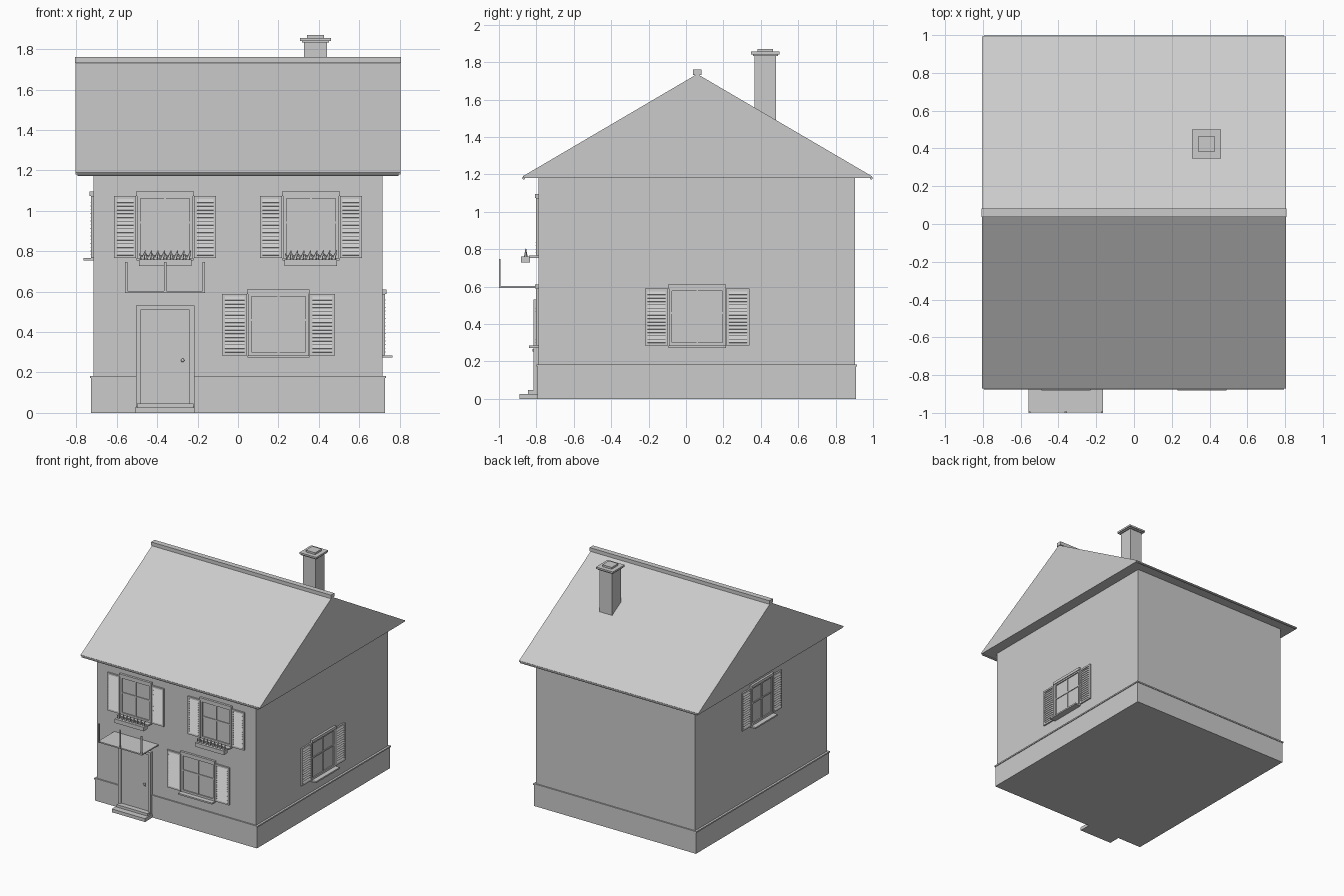
import bpy, bmesh, math
from mathutils import Matrix, Vector

if "Cube" in bpy.data.objects:
    bpy.data.objects.remove(bpy.data.objects["Cube"])

mat = bpy.data.materials.new("plain grey")
mat.use_nodes = True
GREY = (0.6, 0.6, 0.6, 1)
mat.diffuse_color = GREY
mat.node_tree.nodes["Principled BSDF"].inputs["Base Color"].default_value = GREY


def finish(name, bm, place=Matrix()):
    bmesh.ops.recalc_face_normals(bm, faces=bm.faces)
    me = bpy.data.meshes.new(name)
    bm.to_mesh(me)
    bm.free()
    me.materials.append(mat)
    ob = bpy.data.objects.new(name, me)
    ob.matrix_world = place
    bpy.context.collection.objects.link(ob)
    return ob


def add_box(bm, x0, x1, y0, y1, z0, z1, tilt=0):
    mid = Vector((x0 + x1, y0 + y1, z0 + z1)) / 2
    m = (Matrix.Translation(mid) @ Matrix.Rotation(tilt, 4, 'X')
         @ Matrix.Diagonal((x1 - x0, y1 - y0, z1 - z0, 1)))
    bmesh.ops.create_cube(bm, size=1, matrix=m)


def boxes(name, specs, place=Matrix()):
    bm = bmesh.new()
    for s in specs:
        add_box(bm, *s)
    return finish(name, bm, place)


WX, FRONT, BACK, MID = 0.716, -0.789, 0.904, 0.06
EAVE, RIDGE = 1.187, 1.737

# Walls and plinth
boxes("walls", [(-WX, WX, FRONT, BACK, 0.1, EAVE + 0.01)])
boxes("plinth", [(-0.727, 0.727, FRONT - 0.006, BACK + 0.006, 0, 0.172),
                 (-0.733, 0.733, FRONT - 0.011, BACK + 0.011, 0.172, 0.183)])

# Closed gable roof, extruded along x
bm = bmesh.new()
profile = [(-0.868, EAVE - 0.006), (0.99, EAVE - 0.006), (0.993, EAVE + 0.004),
           (MID, RIDGE), (-0.871, EAVE + 0.004)]
face = bm.faces.new([bm.verts.new((-0.805, y, z)) for y, z in profile])
ext = bmesh.ops.extrude_face_region(bm, geom=[face])
bmesh.ops.translate(bm, vec=(1.61, 0, 0),
                    verts=[v for v in ext["geom"] if isinstance(v, bmesh.types.BMVert)])
finish("roof", bm)
boxes("ridge_cap", [(-0.808, 0.808, MID - 0.022, MID + 0.022, RIDGE - 0.005, 1.761)])

# Eave gutters
for side, y in (("front", -0.868), ("back", 0.99)):
    bm = bmesh.new()
    bmesh.ops.create_cone(bm, cap_ends=True, segments=10, radius1=0.008, radius2=0.008, depth=1.59,
                          matrix=Matrix.Translation((0, y, EAVE - 0.006))
                          @ Matrix.Rotation(math.pi / 2, 4, 'Y'))
    finish(side + "_gutter", bm)


# Chimney stack with stepped cap
def square(cx, cy, half, z0, z1):
    return (cx - half, cx + half, cy - half, cy + half, z0, z1)


CX, CY = 0.384, 0.424
boxes("chimney_stack", [square(CX, CY, 0.057, 1.45, 1.84)])
boxes("chimney_cap", [square(CX, CY, 0.067, 1.833, 1.842),
                      square(CX, CY, 0.076, 1.842, 1.856),
                      square(CX, CY, 0.042, 1.856, 1.871)])


# Window with bars, sill and louvred shutters; its outside faces local -y
def window(name, place, w, shutter, z0, z1):
    bar, d = 0.016, -0.012
    half_bar = 0.005
    zm = (z0 + z1) / 2 + 0.022
    boxes(name + "_glass", [(-w, w, -0.003, 0.01, z0, z1)], place)
    boxes(name + "_frame", [
        (-w, -w + bar, d, 0, z0, z1), (w - bar, w, d, 0, z0, z1),
        (-w, w, d, 0, z1 - 0.012, z1), (-w, w, d, 0, z0, z0 + bar),
        (-half_bar, half_bar, d + 0.003, 0, z0, z1),
        (-w, w, d + 0.003, 0, zm - half_bar, zm + half_bar),
        (-w - 0.005, w + 0.005, -0.018, 0, z1, z1 + 0.022)], place)
    boxes(name + "_sill", [(-w - 0.003, w + 0.003, -0.05, 0, z0 - 0.012, z0)], place)
    inner, rail, count = w + 0.005, 0.014, 15
    step = (z1 - z0 - 2 * rail) / count
    for side, s in (("left", 1), ("right", -1)):
        a, b = sorted((s * inner, s * shutter))
        parts = [(a, b, -0.004, 0, z0, z1),
                 (a, a + rail, d, 0, z0, z1), (b - rail, b, d, 0, z0, z1),
                 (a, b, d, 0, z0, z0 + rail), (a, b, d, 0, z1 - rail, z1)]
        for i in range(count):
            z = z0 + rail + (i + 0.5) * step
            parts.append((a + rail, b - rail, -0.010, -0.006,
                          z - step * 0.55, z + step * 0.55, math.radians(-28)))
        boxes(f"{name}_{side}_shutter", parts, place)


def on_wall(x, y, turn=0):
    return Matrix.Translation((x, y, 0)) @ Matrix.Rotation(math.radians(turn), 4, 'Z')


UPPER = (0.138, 0.253, 0.766, 1.073)
LOWER = (0.15, 0.279, 0.285, 0.589)
window("upper_right_window", on_wall(-0.361, FRONT), *UPPER)
window("upper_left_window", on_wall(0.361, FRONT), *UPPER)
window("lower_window", on_wall(0.2, FRONT), *LOWER)
window("left_side_window", on_wall(WX, MID, 90), *LOWER)
window("right_side_window", on_wall(-WX, MID, -90), *UPPER)

# Flower boxes with small pointed plants
for side, x in (("right", -0.361), ("left", 0.361)):
    place = on_wall(x, FRONT)
    boxes(side + "_flower_box", [(-0.13, 0.13, -0.093, -0.044, 0.728, 0.76)], place)
    bm = bmesh.new()
    for i in range(8):
        px = -0.112 + i * 0.032
        for lean, r, h in ((0.3, 0.011, 0.05), (-0.45, 0.008, 0.035)):
            m = (Matrix.Translation((px, -0.068, 0.757)) @ Matrix.Rotation(lean, 4, 'Y')
                 @ Matrix.Translation((0, 0, h / 2)))
            bmesh.ops.create_cone(bm, cap_ends=True, segments=5, radius1=r, radius2=0.002,
                                  depth=h, matrix=m)
    finish(side + "_flowers", bm, place)

# Front door, surround, handle and steps
DOOR = on_wall(-0.361, FRONT)
boxes("door", [(-0.124, 0.124, -0.014, 0, 0.03, 0.512)], DOOR)
boxes("door_surround", [(-0.145, -0.122, -0.026, 0, 0.03, 0.532),
                        (0.122, 0.145, -0.026, 0, 0.03, 0.532),
                        (-0.145, 0.145, -0.026, 0, 0.51, 0.532)], DOOR)
boxes("door_steps", [(-0.149, 0.149, -0.102, 0, 0, 0.027),
                     (-0.14, 0.14, -0.055, 0, 0.027, 0.047)], DOOR)
boxes("door_plate", [(0.082, 0.092, -0.018, -0.01, 0.24, 0.268)], DOOR)
bm = bmesh.new()
bmesh.ops.create_uvsphere(bm, u_segments=10, v_segments=6, radius=0.009,
                          matrix=Matrix.Translation((0.087, -0.024, 0.26)))
for f in bm.faces:
    f.smooth = True
finish("door_knob", bm, DOOR)

# Canopy slab with three upright posts along its front edge
boxes("door_canopy", [(-0.198, 0.198, -0.208, 0, 0.594, 0.604)], DOOR)
boxes("canopy_posts", [(x - 0.006, x + 0.006, -0.211, -0.203, 0.594, 0.748)
                       for x in (-0.192, 0, 0.192)], DOOR)
